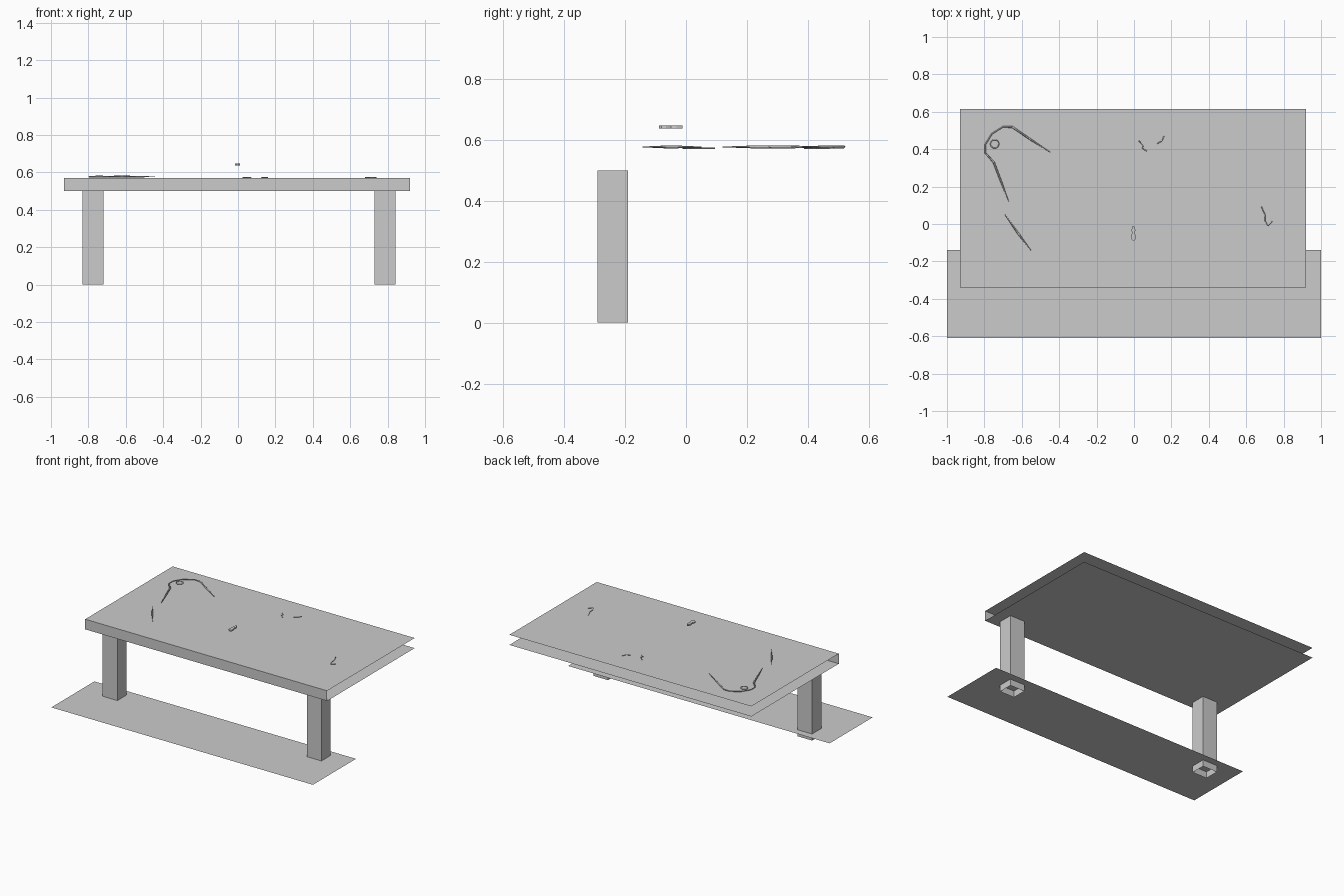
import bpy, bmesh, math

if "Cube" in bpy.data.objects:
    bpy.data.objects.remove(bpy.data.objects["Cube"])

TOP = 0.57      # tabletop height
FLOOR = 0.045   # ground sheet height


def mesh_object(name, verts, faces):
    me = bpy.data.meshes.new(name)
    me.from_pydata(verts, [], faces)
    me.update()
    ob = bpy.data.objects.new(name, me)
    bpy.context.collection.objects.link(ob)
    return ob


def sheet(name, profile, x0, x1):
    """Sweep an open (y, z) profile along x as a thin open sheet."""
    n = len(profile)
    verts = [(x, y, z) for x in (x0, x1) for y, z in profile]
    return mesh_object(name, verts, [(i, i + n, i + n + 1, i + 1) for i in range(n - 1)])


def cord(name, points, radii, z=TOP + 0.007, closed=False):
    """Thin tapered strand lying on the tabletop."""
    cu = bpy.data.curves.new(name, 'CURVE')
    cu.dimensions = '3D'
    cu.bevel_depth = 0.006
    cu.bevel_resolution = 0
    cu.use_fill_caps = not closed
    sp = cu.splines.new('POLY')
    sp.points.add(len(points) - 1)
    for p, (x, y), r in zip(sp.points, points, radii):
        p.co, p.radius = (x, y, z, 1), r
    sp.use_cyclic_u = closed
    ob = bpy.data.objects.new(name, cu)
    bpy.context.collection.objects.link(ob)
    return ob


# Tabletop: folded sheet, open at the sides and back
sheet("tabletop", [(0.615, 0.5), (-0.34, 0.5), (-0.34, TOP), (0.615, TOP)], -0.93, 0.92)

# Ground sheet crossing the feet of the legs
sheet("ground_sheet", [(-0.61, FLOOR), (-0.14, FLOOR)], -1, 1)

# Legs: square tubes with open ends
for side, cx in (("left", -0.775), ("right", 0.785)):
    ring = [(cx + sx * 0.056, -0.24 + sy * 0.05) for sx, sy in ((-1, -1), (1, -1), (1, 1), (-1, 1))]
    verts = [(x, y, z) for z in (0, 0.5) for x, y in ring]
    mesh_object(side + "_leg", verts, [(i, (i + 1) % 4, (i + 1) % 4 + 4, i + 4) for i in range(4)])

# Bent strand with a small loop, and the loose piece beside it
bent = [(-0.445, 0.382), (-0.55, 0.45), (-0.65, 0.518), (-0.70, 0.52), (-0.76, 0.482),
        (-0.795, 0.425), (-0.795, 0.38), (-0.75, 0.33), (-0.71, 0.225), (-0.67, 0.12)]
cord("bent_strand", bent, [0.2, 0.8, 0.9, 0.6, 0.6, 0.6, 0.6, 0.9, 0.8, 0.2])
loop = [(-0.745 + 0.023 * math.cos(a), 0.428 + 0.023 * math.sin(a))
        for a in (i * math.tau / 10 for i in range(10))]
cord("strand_loop", loop, [0.4] * 10, closed=True)
cord("loose_strand", [(-0.69, 0.05), (-0.62, -0.05), (-0.55, -0.142)], [0.2, 0.9, 0.2])

# Little squiggles on the tabletop
squiggles = [
    [(0.025, 0.445), (0.05, 0.42), (0.045, 0.405), (0.07, 0.388)],
    [(0.16, 0.47), (0.15, 0.445), (0.125, 0.43)],
    [(0.68, 0.095), (0.70, 0.05), (0.70, 0.02), (0.715, -0.01), (0.74, 0.015)],
]
for i, pts in enumerate(squiggles):
    cord(f"squiggle_{i + 1}", pts, [0.4] * len(pts), z=TOP + 0.002)

# Flat strip lying diagonally at the right
mesh_object("flat_strip", [(x, y, TOP + 0.002) for x, y in
            ((0.51, 0.475), (0.86, -0.035), (0.895, -0.01), (0.545, 0.495))], [(0, 1, 2, 3)])

# Small gourd-shaped piece floating above the table
half = [(0.004, -0.088), (0.013, -0.08), (0.014, -0.065), (0.007, -0.05), (0.011, -0.032), (0.004, -0.012)]
outline = half + [(-x, y) for x, y in reversed(half)]
bm = bmesh.new()
face = bm.faces.new([bm.verts.new((x - 0.003, y, 0.638)) for x, y in outline])
res = bmesh.ops.extrude_face_region(bm, geom=[face])
bmesh.ops.translate(bm, vec=(0, 0, 0.01), verts=[v for v in res["geom"] if isinstance(v, bmesh.types.BMVert)])
bmesh.ops.recalc_face_normals(bm, faces=bm.faces)
gourd = mesh_object("floating_gourd", [], [])
bm.to_mesh(gourd.data)
bm.free()
